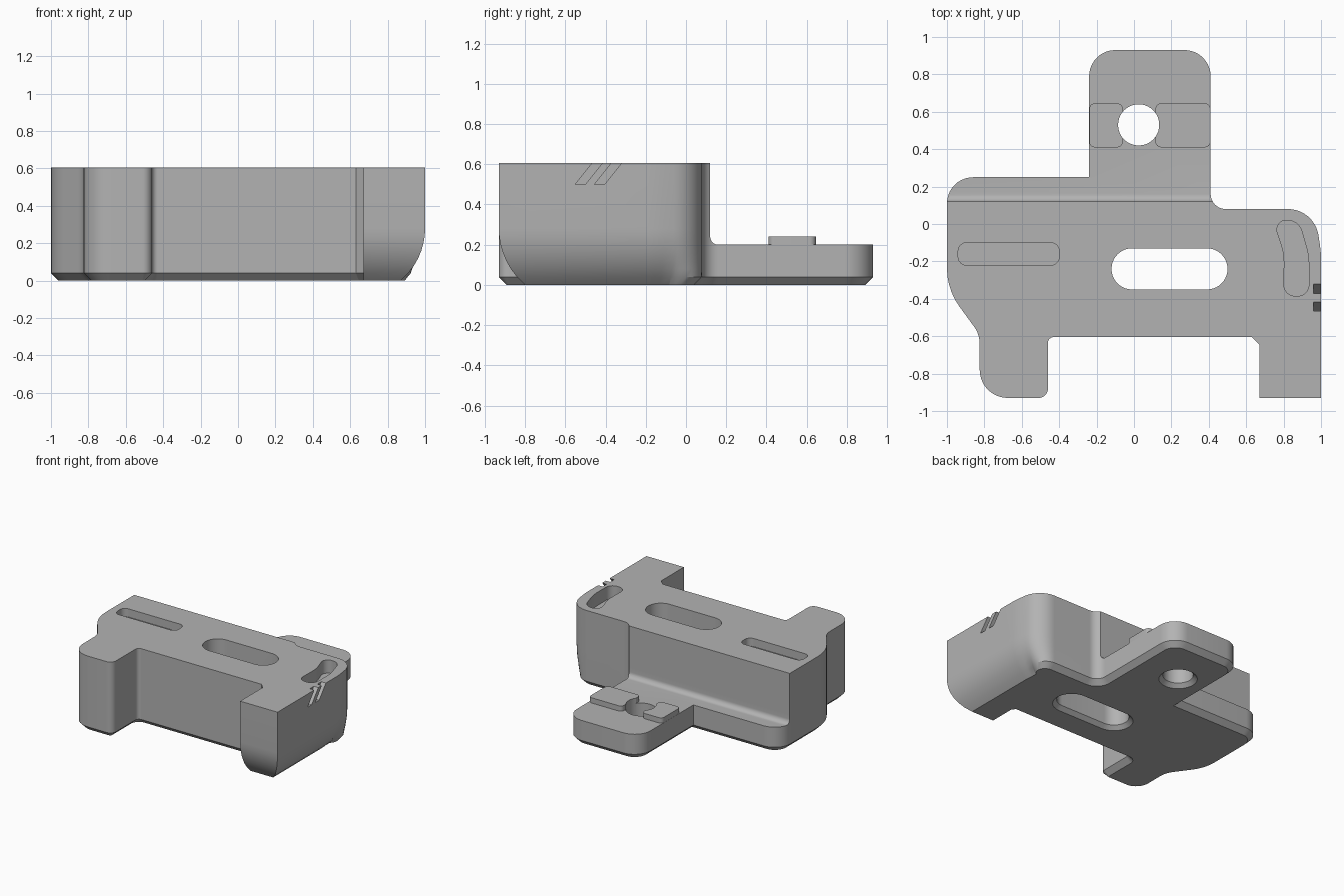
import bpy, bmesh, math
from mathutils import Vector

cube = bpy.data.objects.get("Cube")
if cube:
    bpy.data.objects.remove(cube, do_unlink=True)

grey = bpy.data.materials.new("plain_grey")
grey.use_nodes = True
COLOUR = (0.45, 0.45, 0.45, 1)
grey.diffuse_color = COLOUR
grey.node_tree.nodes["Principled BSDF"].inputs["Base Color"].default_value = COLOUR


def rounded(corners):
    """Counter-clockwise outline from (x, y, radius) corners."""
    pts = []
    for i, (x, y, r) in enumerate(corners):
        p = Vector((x, y))
        a = (Vector(corners[i - 1][:2]) - p).normalized()
        b = (Vector(corners[(i + 1) % len(corners)][:2]) - p).normalized()
        if r == 0:
            pts.append(p)
            continue
        half = a.angle(b) / 2
        centre = p + (a + b).normalized() * r / math.sin(half)
        start = p + a * r / math.tan(half) - centre
        end = p + b * r / math.tan(half) - centre
        turn = math.pi - 2 * half
        n = max(2, math.ceil(turn / math.radians(9)))
        for k in range(n + 1):
            t = k / n
            pts.append(centre + (start * math.sin((1 - t) * turn)
                                 + end * math.sin(t * turn)) / math.sin(turn))
    return pts


def inset(pts, amount):
    """Move every edge inward by amount(midpoint, direction)."""
    n = len(pts)
    normals, depth = [], []
    for i in range(n):
        d = (pts[(i + 1) % n] - pts[i]).normalized()
        normals.append(Vector((-d.y, d.x)))
        depth.append(amount((pts[i] + pts[(i + 1) % n]) / 2, d))
    out = []
    for i, p in enumerate(pts):
        a, b, da, db = normals[i - 1], normals[i], depth[i - 1], depth[i]
        if a.dot(b) < 0.8:
            det = a.x * b.y - a.y * b.x
            out.append(p + Vector((da * b.y - db * a.y, a.x * db - b.x * da)) / det)
        else:
            out.append(p + (a + b) * (da + db) / 2 / (1 + a.dot(b)))
    return out


def loft(name, rings):
    bm = bmesh.new()
    loops = [[bm.verts.new(p) for p in ring] for ring in rings]
    for lo, hi in zip(loops, loops[1:]):
        for i in range(len(lo)):
            bm.faces.new((lo[i - 1], lo[i], hi[i], hi[i - 1]))
    bm.faces.new(loops[0][::-1])
    bm.faces.new(loops[-1])
    bmesh.ops.recalc_face_normals(bm, faces=bm.faces)
    mesh = bpy.data.meshes.new(name)
    bm.to_mesh(mesh)
    bm.free()
    mesh.materials.append(grey)
    ob = bpy.data.objects.new(name, mesh)
    bpy.context.collection.objects.link(ob)
    return ob


def upright(name, pts, low, high):
    return loft(name, [[(p.x, p.y, z) for p in pts] for z in (low, high)])


def sideways(name, profile, x0, x1):
    return loft(name, [[(x, y, z) for y, z in profile] for x in (x0, x1)])


def rect(x0, x1, y0, y1, r):
    return rounded([(x0, y0, r), (x1, y0, r), (x1, y1, r), (x0, y1, r)])


def combine(target, tool, operation="DIFFERENCE"):
    tool.hide_render = True
    mod = target.modifiers.new(operation, "BOOLEAN")
    mod.object, mod.operation, mod.solver = tool, operation, "EXACT"
    bpy.ops.object.select_all(action="DESELECT")
    bpy.context.view_layer.objects.active = target
    target.select_set(True)
    bpy.ops.object.modifier_apply(modifier=mod.name)
    bpy.data.objects.remove(tool, do_unlink=True)


# Body: one footprint, chamfered below, with a rounded belly at the +x end
footprint = rounded([
    (1, -0.93, 0), (1, -0.15, 0.5), (0.965, 0.08, 0.165), (0.41, 0.08, 0.08),
    (0.41, 0.93, 0.14), (-0.24, 0.93, 0.14), (-0.24, 0.25, 0), (-1, 0.25, 0.14),
    (-1, -0.35, 0.35), (-0.825, -0.59, 0.15), (-0.825, -0.93, 0.15),
    (-0.46, -0.93, 0.05), (-0.46, -0.605, 0.03), (0.63, -0.605, 0),
    (0.67, -0.645, 0), (0.67, -0.93, 0)])
BELLY, RADIUS = 0.28, 0.366


def body_ring(z):
    chamfer = max(0, 0.04 - z)
    curve = RADIUS - math.sqrt(RADIUS ** 2 - max(0, BELLY - z) ** 2)

    def amount(mid, direction):
        if abs(mid.x - 0.67) < 0.001 and direction.y < -0.9:
            return 0
        w = min(1, max(0, (0.08 - mid.y) / 0.15)) if mid.x > 0.665 else 0
        return w * curve + (1 - w) * chamfer
    return [(p.x, p.y, z) for p in inset(footprint, amount)]


levels = [0.04 * k for k in range(8)] + [0.605]
body = loft("bracket_body", [body_ring(z) for z in levels])

# Step down to the low rear plate, with a filleted foot
foot = [(0.16 - 0.04 * math.cos(a), 0.24 - 0.04 * math.sin(a))
        for a in (math.pi / 2 * k / 8 for k in range(9))]
combine(body, sideways("rear_step_cutter",
                       [(0.12, 0.7)] + foot + [(1.2, 0.2), (1.2, 0.7)], -1.2, 1.2))

# Raised pads either side of the bolt hole
for x0, x1 in ((-0.239, -0.06), (0.115, 0.409)):
    combine(body, upright("locating_pad", rect(x0, x1, 0.41, 0.645, 0.03), 0.15, 0.242),
            "UNION")

# Through slot and bolt hole, both countersunk from below
for outline in (rect(-0.12, 0.5, -0.35, -0.13, 0.1095),
                rect(-0.085, 0.135, 0.42, 0.64, 0.1095)):
    rings = [[(p.x, p.y, z) for p in inset(outline, lambda m, d: -grow)]
             for z, grow in ((-0.01, 0.04), (0.03, 0), (0.8, 0))]
    combine(body, loft("through_cutter", rings))

# Blind pockets in the top
combine(body, upright("long_pocket_cutter",
                      rect(-0.94, -0.4, -0.22, -0.1, 0.045), 0.54, 0.7))
combine(body, upright("curved_pocket_cutter", rounded([
    (0.8, -0.385, 0.06), (0.935, -0.385, 0.06), (0.935, -0.17, 0.3),
    (0.88, 0.02, 0.08), (0.745, 0.02, 0.05), (0.805, -0.16, 0.3)]), 0.5, 0.7))

# Slanted notches on the +x side
for y in (-0.55, -0.455):
    combine(body, sideways("notch_cutter", [
        (y, 0.5), (y + 0.05, 0.5), (y + 0.146, 0.62), (y + 0.096, 0.62)], 0.96, 1.1))

bpy.ops.object.select_all(action="DESELECT")
bpy.context.view_layer.objects.active = body
body.select_set(True)
bpy.ops.object.shade_smooth_by_angle(angle=math.radians(25))
